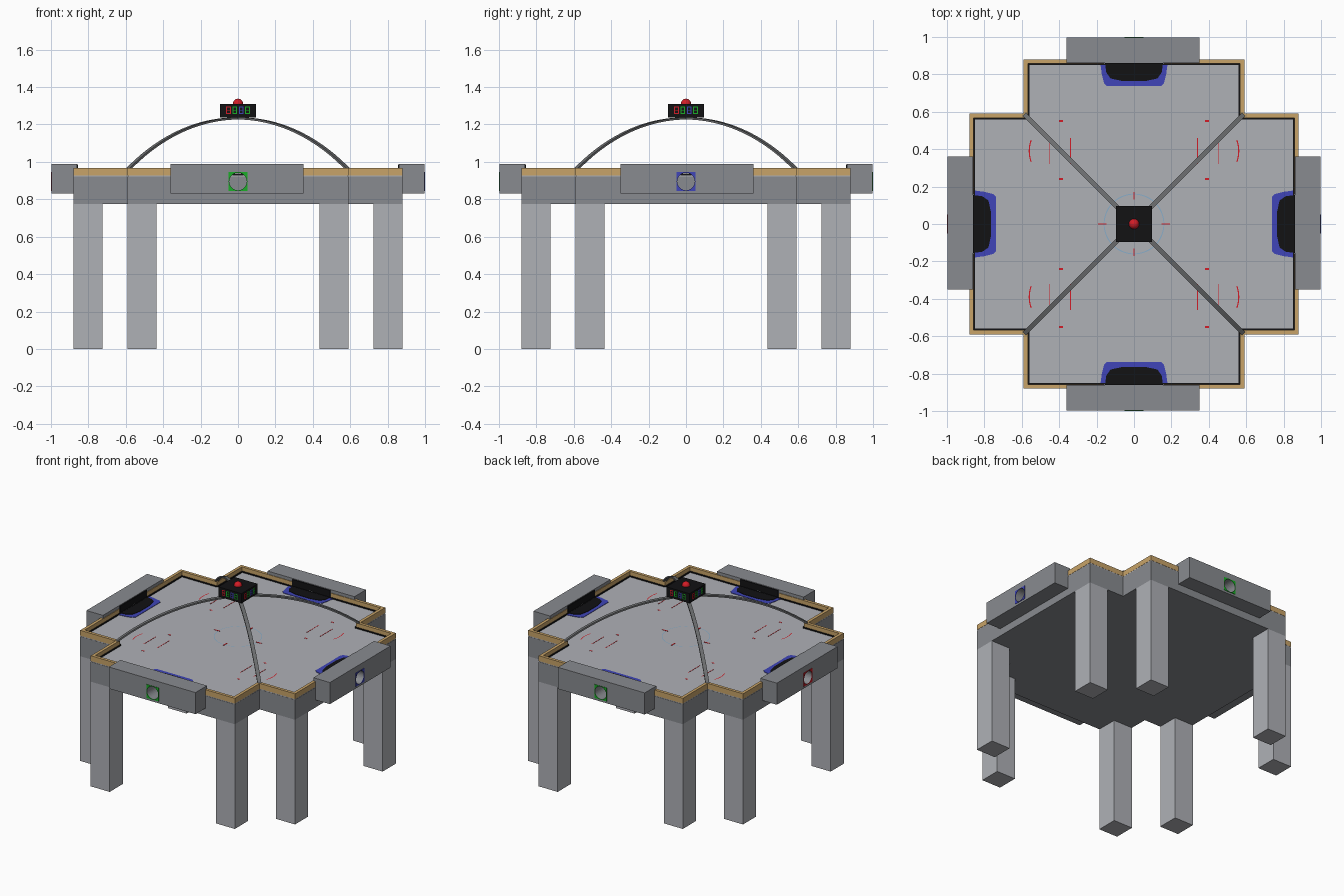
import bpy, bmesh, math
from mathutils import Matrix, Vector

if "Cube" in bpy.data.objects:
    bpy.data.objects.remove(bpy.data.objects["Cube"])


def material(name, r, g, b):
    m = bpy.data.materials.new(name)
    m.diffuse_color = (r, g, b, 1)
    m.use_nodes = True
    m.node_tree.nodes["Principled BSDF"].inputs["Base Color"].default_value = m.diffuse_color
    return m


LIGHT = material("light grey", 0.43, 0.44, 0.47)
GREY = material("mid grey", 0.25, 0.26, 0.28)
WOOD = material("wood", 0.58, 0.37, 0.14)
BLACK = material("black", 0.006, 0.006, 0.007)
BLUE = material("blue", 0.05, 0.06, 0.48)
RED = material("red", 0.65, 0.012, 0.02)
GREEN = material("green", 0.01, 0.42, 0.02)
STEEL = material("dark steel", 0.15, 0.155, 0.16)
PALE = material("pale blue", 0.25, 0.42, 0.58)


def turn(k):
    return Matrix.Rotation(k * math.pi / 2, 4, 'Z')


def finish(name, bm, mat, k=0):
    bmesh.ops.transform(bm, matrix=turn(k), verts=bm.verts)
    bmesh.ops.recalc_face_normals(bm, faces=bm.faces)
    me = bpy.data.meshes.new(name)
    bm.to_mesh(me)
    bm.free()
    me.materials.append(mat)
    ob = bpy.data.objects.new(name, me)
    bpy.context.collection.objects.link(ob)
    return ob


def add_prism(bm, pts, z0, z1):
    lo = [bm.verts.new((x, y, z0)) for x, y in pts]
    hi = [bm.verts.new((x, y, z1)) for x, y in pts]
    bm.faces.new(lo[::-1])
    bm.faces.new(hi)
    n = len(pts)
    for i in range(n):
        j = (i + 1) % n
        bm.faces.new((lo[i], lo[j], hi[j], hi[i]))


def prism(name, pts, z0, z1, mat, k=0):
    bm = bmesh.new()
    add_prism(bm, pts, z0, z1)
    return finish(name, bm, mat, k)


def boxes(name, items, mat, k=0):
    # each item: x0, x1, y0, y1, z0, z1
    bm = bmesh.new()
    for x0, x1, y0, y1, z0, z1 in items:
        add_prism(bm, [(x0, y0), (x1, y0), (x1, y1), (x0, y1)], z0, z1)
    return finish(name, bm, mat, k)


def ring(name, cx, cy, r, w, z, mat, start=0.0, sweep=math.tau, n=48):
    bm = bmesh.new()
    rows = []
    for i in range(n + 1):
        a = start + sweep * i / n
        rows.append([bm.verts.new((cx + q * math.cos(a), cy + q * math.sin(a), z))
                     for q in (r - w / 2, r + w / 2)])
    for a, b in zip(rows, rows[1:]):
        bm.faces.new((a[0], a[1], b[1], b[0]))
    bmesh.ops.remove_doubles(bm, verts=bm.verts, dist=1e-5)
    return finish(name, bm, mat)


def cut(ob, cutter):
    mod = ob.modifiers.new("hole", 'BOOLEAN')
    mod.operation = 'DIFFERENCE'
    mod.solver = 'EXACT'
    mod.object = cutter
    dg = bpy.context.evaluated_depsgraph_get()
    me = bpy.data.meshes.new_from_object(ob.evaluated_get(dg))
    ob.modifiers.clear()
    ob.data = me


# cross-shaped body and playing surface
A, B, Z = 0.59, 0.88, 0.93
quarter = [(-A, -A), (-A, -B), (A, -B)]
cross = [(turn(k) @ Vector((x, y, 0))).to_2d() for k in range(4) for x, y in quarter]
prism("table_body", cross, 0.775, 0.922, GREY)
prism("playing_surface", [p * 0.998 for p in cross], 0.922, Z, LIGHT)

sides = [("front", GREEN), ("right", BLUE), ("back", GREEN), ("left", RED)]
T = 0.022
for k, (side, colour) in enumerate(sides):
    # two legs under each arm
    boxes(side + "_legs", [(s - 0.0775, s + 0.0775, -B, -0.725, 0, 0.775)
                           for s in (-0.5125, 0.5125)], LIGHT, k)
    # wooden rail with a gap for the goal
    boxes(side + "_rail", [(-A, -0.16, -B, -B + T, 0.928, 0.967),
                           (0.16, A, -B, -B + T, 0.928, 0.967),
                           (-A, -A + T, -B + T, -A, 0.928, 0.967),
                           (A - T, A, -B + T, -A + T, 0.928, 0.967)], WOOD, k)
    # black liner at the foot of the rail
    i, o, w = A - T, B - T, 0.008
    boxes(side + "_liner", [(-i, i, -o, -o + w, Z - 0.002, 0.937),
                            (-i, -i + w, -o + w, -i, Z - 0.002, 0.937),
                            (i - w, i, -o + w, -i, Z - 0.002, 0.937)], BLACK, k)
    # goal housing, coloured hole surround and dark goal mouth, all pierced
    off = (-0.005, 0.006, 0.005, -0.006)[k]
    housing = boxes(side + "_goal_housing",
                    [(-0.355 + off, 0.355 + off, -0.997, -0.862, 0.83, 0.99)], GREY, k)
    surround = boxes(side + "_hole_surround",
                     [(-0.05, 0.05, -1.0, -0.9965, 0.845, 0.945)], colour, k)
    mouth = boxes(side + "_goal_mouth",
                  [(-0.155, 0.155, -0.8625, -0.855, Z, 0.986)], BLACK, k)
    bm = bmesh.new()
    bmesh.ops.create_cone(bm, cap_ends=True, segments=32, radius1=0.047, radius2=0.047,
                          depth=0.3,
                          matrix=Matrix.Translation((0, -0.93, 0.895)) @ Matrix.Rotation(math.pi / 2, 4, 'X'))
    cutter = finish("hole_cutter", bm, GREY, k)
    cutter.hide_render = True
    for ob in (housing, surround, mouth):
        cut(ob, cutter)
    bpy.data.objects.remove(cutter)
    # goal crease painted on the surface
    half = [(0.18, -0.858), (0.172, -0.80), (0.16, -0.752), (0.145, -0.738)]
    prism(side + "_goal_border", half + [(-x, y) for x, y in half[::-1]], Z - 0.001, 0.933, BLUE, k)
    half = [(0.155, -0.858), (0.148, -0.81), (0.125, -0.778), (0.06, -0.764)]
    prism(side + "_goal_floor", half + [(-x, y) for x, y in half[::-1]], Z - 0.001, 0.936, BLACK, k)

    # arched strut from the inner corner up to the scoreboard
    bm = bmesh.new()
    rows = []
    rise, span = 0.27, A * math.sqrt(2) - 0.005
    R = (span ** 2 + rise ** 2) / (2 * rise)
    a1 = math.asin(span / R)
    for s in range(21):
        a = a1 * s / 20
        row = []
        for side_w, t in ((-0.013, 0), (0.013, 0), (0.013, -0.011), (-0.013, -0.011)):
            d = (R + t) * math.sin(a)
            z = 1.238 - R + (R + t) * math.cos(a)
            c = math.sqrt(0.5)
            row.append(bm.verts.new(((d + side_w) * c, (-d + side_w) * c, z)))
        rows.append(row)
    for p, q in zip(rows, rows[1:]):
        for e in range(4):
            f = (e + 1) % 4
            bm.faces.new((p[e], p[f], q[f], q[e]))
    bm.faces.new(rows[0])
    bm.faces.new(rows[-1][::-1])
    finish(side + "_strut", bm, STEEL, k)

    # lit display segments on each scoreboard face
    for n, (cx, col) in enumerate(zip((-0.051, -0.017, 0.017, 0.051), (RED, GREEN, BLUE, GREEN))):
        h, t, y0, y1 = 0.0125, 0.005, -0.0965, -0.094
        bars = [(cx - h, cx + h, y0, y1, z, z + t) for z in (1.256, 1.2735, 1.291)]
        bars += [(x, x + t, y0, y1, z, z + 0.0125) for x in (cx - h, cx + h - t)
                 for z in (1.261, 1.2785)]
        boxes(f"{side}_display_{n + 1}", bars, col, k)

# scoreboard and lamp
boxes("scoreboard", [(-0.095, 0.095, -0.095, 0.095, 1.238, 1.31)], BLACK)
bm = bmesh.new()
bmesh.ops.create_uvsphere(bm, u_segments=24, v_segments=12, radius=0.028,
                          matrix=Matrix.Translation((0, 0, 1.31)))
for f in bm.faces:
    f.smooth = True
finish("lamp", bm, RED)

# faint painted markings on the playing surface
M = 0.9312
ring("centre_circle", 0, 0, 0.16, 0.005, M, PALE)
ticks = [(s * 0.17 - 0.022, s * 0.17 + 0.022, -0.004, 0.004, Z, M + 0.0005) for s in (-1, 1)]
ticks += [(-0.004, 0.004, s * 0.15 - 0.02, s * 0.15 + 0.02, Z, M + 0.0005) for s in (-1, 1)]
for sx in (-1, 1):
    for sy in (-1, 1):
        for y in (0.24, 0.55):
            ticks.append((sx * 0.39 - 0.01, sx * 0.39 + 0.01, sy * y - 0.005, sy * y + 0.005, Z, M))
        for x in (0.34, 0.45):
            ticks.append((sx * x - 0.002, sx * x + 0.002, sy * 0.39 - 0.07, sy * 0.39 + 0.07, Z, M))
        ring("corner_arc", sx * 0.39, sy * 0.39, 0.17, 0.006, M, RED,
             (0 if sx > 0 else math.pi) - 0.35, 0.7, 10)
boxes("red_marks", ticks, RED)
